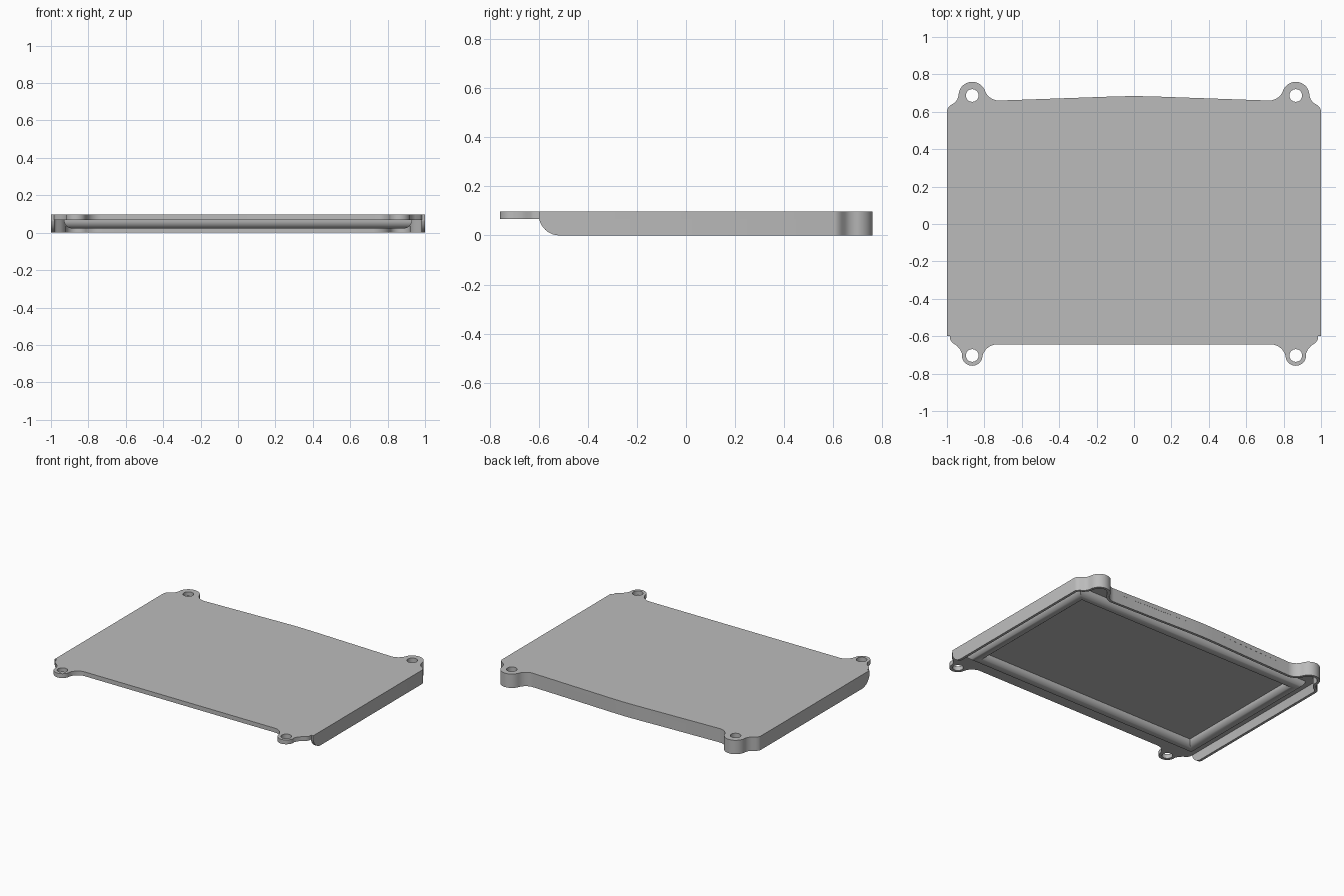
import bpy, bmesh
from math import sin, cos, pi, radians, sqrt
from mathutils import Vector

cube = bpy.data.objects.get("Cube")
if cube:
    bpy.data.objects.remove(cube, do_unlink=True)

TOP, UNDER, WALL = 0.097, 0.067, 0.018
FRONT_EAR, BACK_EAR = (0.865, -0.703), (0.865, 0.687)

grey = bpy.data.materials.new("plain grey")
grey.use_nodes = True
grey.diffuse_color = (0.5, 0.5, 0.5, 1)
grey.node_tree.nodes["Principled BSDF"].inputs["Base Color"].default_value = (0.5, 0.5, 0.5, 1)


def arc(centre, r, a0, a1, n=12):
    steps = [radians(a0 + (a1 - a0) * i / n) for i in range(n + 1)]
    return [(centre[0] + r * cos(a), centre[1] + r * sin(a)) for a in steps]


def finish(bm, name):
    bmesh.ops.recalc_face_normals(bm, faces=bm.faces)
    mesh = bpy.data.meshes.new(name)
    bm.to_mesh(mesh)
    bm.free()
    mesh.materials.append(grey)
    obj = bpy.data.objects.new(name, mesh)
    bpy.context.collection.objects.link(obj)
    bpy.ops.object.select_all(action='DESELECT')
    obj.select_set(True)
    bpy.context.view_layer.objects.active = obj
    bpy.ops.object.shade_smooth_by_angle(angle=radians(30))
    return obj


def mirrored(half):
    return half + [(-x, y) for x, y in reversed(half) if x > 0.001]


# Left half of the outline: front ear, side, back ear, bowed back edge
front_part = (arc((0.732, -0.724), 0.08, 90, 9) + arc(FRONT_EAR, 0.055, 189, 370, 20)[1:]
              + [(0.93, -0.67), (0.948, -0.65), (0.97, -0.636), (0.982, -0.62), (0.985, -0.598)])
back_part = ([(1, 0.605), (0.995, 0.62), (0.98, 0.635), (0.96, 0.648), (0.945, 0.665)]
             + arc(BACK_EAR, 0.073, 0, 159.7, 20) + arc((0.7215, 0.74), 0.08, -20.3, -90)[1:]
             + [(0.35, 0.672), (0.1, 0.682), (0, 0.684)])

# Cover plate with four screw holes
bm = bmesh.new()
holes = [arc((s * x, y), 0.034, 0, 345, 23) for x, y in (FRONT_EAR, BACK_EAR) for s in (1, -1)]
for loop in [mirrored(front_part + [(1, -0.598)] + back_part)] + holes:
    vs = [bm.verts.new((x, y, UNDER)) for x, y in loop]
    for i, v in enumerate(vs):
        bm.edges.new((vs[i - 1], v))
bmesh.ops.triangle_fill(bm, use_beauty=True, edges=bm.edges[:])
bmesh.ops.dissolve_limit(bm, angle_limit=0.01, verts=bm.verts[:], edges=bm.edges[:])
raised = bmesh.ops.extrude_face_region(bm, geom=bm.faces[:])["geom"]
bmesh.ops.translate(bm, vec=(0, 0, TOP - UNDER),
                    verts=[g for g in raised if isinstance(g, bmesh.types.BMVert)])
finish(bm, "cover_plate")

# Skirt wall around the sides and back, with rounded lower front ends
R = 0.085
CURVE_Y = -0.598 + sqrt(R * R - (R - UNDER) ** 2)


def wall_bottom(y):
    if y >= CURVE_Y:
        return 0
    return min(R - sqrt(max(R * R - (CURVE_Y - y) ** 2, 0)), UNDER - 0.001)


start = [(1, -0.598 + (CURVE_Y + 0.598) * (i / 10) ** 1.7) for i in range(11)]
path = [Vector(p) for p in mirrored(start + back_part)]
bm = bmesh.new()
rows = []
for i, p in enumerate(path):
    before = (p - path[i - 1]).normalized() if i else Vector((0, 1))
    after = (path[i + 1] - p).normalized() if i < len(path) - 1 else Vector((0, -1))
    n1, n2 = Vector((-before.y, before.x)), Vector((-after.y, after.x))
    q = p + (n1 + n2) * (WALL / (1 + n1.dot(n2)))
    low = wall_bottom(p.y)
    rows.append([bm.verts.new((v.x, v.y, z)) for v, z in
                 ((p, low), (p, UNDER), (q, UNDER), (q, low))])
for a, b in zip(rows, rows[1:]):
    for k in range(4):
        bm.faces.new((a[k - 1], a[k], b[k], b[k - 1]))
bm.faces.new(rows[0])
bm.faces.new(rows[-1])
finish(bm, "skirt_wall")

# Half-round sealing rib running in a mitred rectangle under the plate
bm = bmesh.new()
rings = []
for i in range(17):
    a = pi * i / 16
    d, z = 0.045 * cos(a), UNDER - 0.045 * sin(a)
    x, y0, y1 = 0.885 + d, -0.495 - d, 0.535 + d
    rings.append([bm.verts.new((px, py, z)) for px, py in
                  ((-x, y0), (x, y0), (x, y1), (-x, y1))])
for a, b in zip(rings, rings[1:] + rings[:1]):
    for k in range(4):
        bm.faces.new((a[k - 1], a[k], b[k], b[k - 1]))
finish(bm, "sealing_rib")
